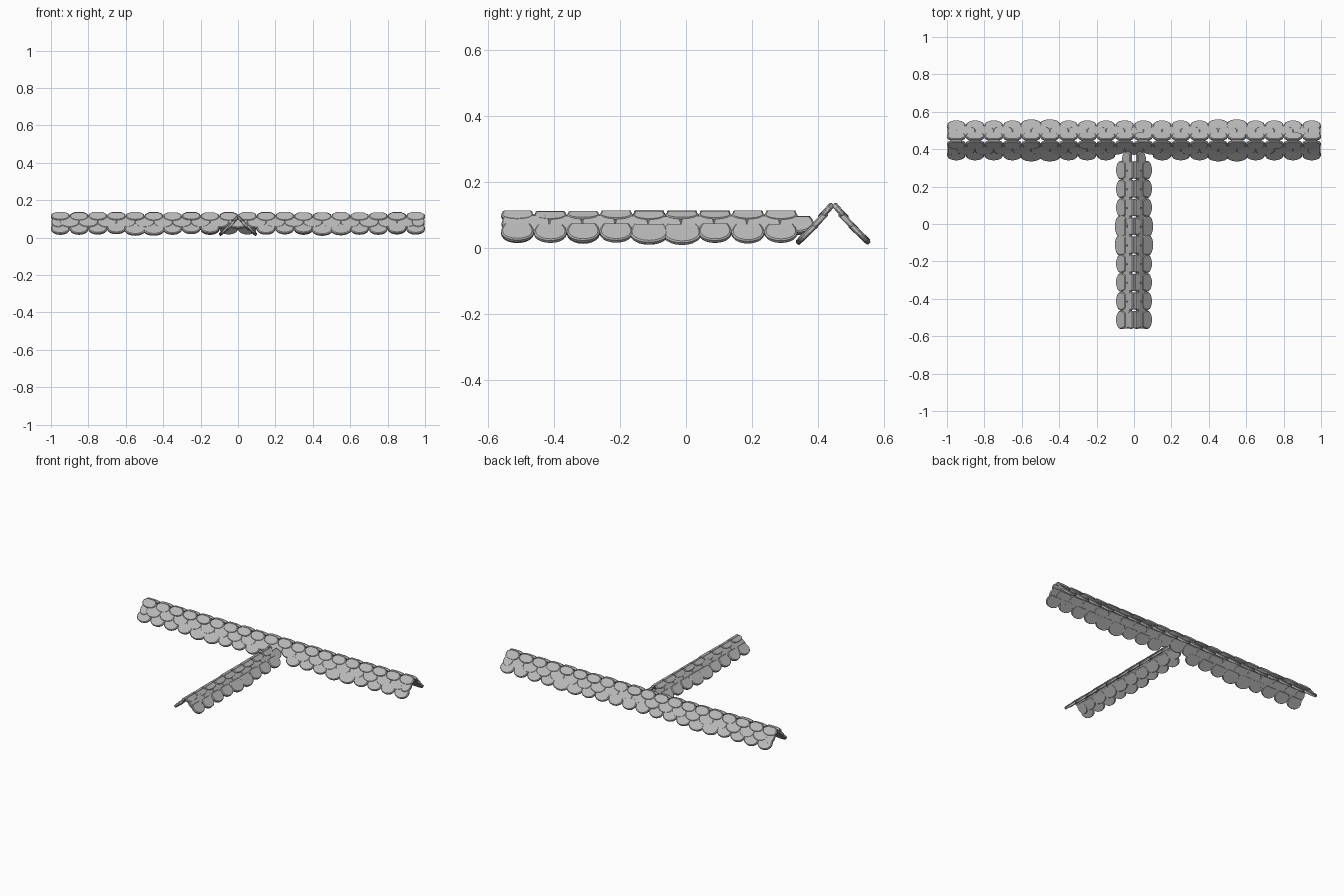
import bpy, bmesh, random
from math import sin, cos, pi
from mathutils import Vector

random.seed(4)
cube = bpy.data.objects.get("Cube")
if cube:
    bpy.data.objects.remove(cube, do_unlink=True)

slate = bpy.data.materials.new("slate_grey")
slate.use_nodes = True
GREY = (0.48, 0.48, 0.48, 1)
slate.diffuse_color = GREY
slate.node_tree.nodes["Principled BSDF"].inputs["Base Color"].default_value = GREY


def outline(width, head):
    """Shingle outline: narrow flat head (v=0) and round lower edge (v=1)."""
    pts = [(-head * width / 2, 0), (-0.46 * width, 0.22)]
    for i in range(11):
        a = pi * i / 10
        pts.append((-cos(a) * width / 2, 0.45 + 0.55 * sin(a) ** 0.9))
    return pts + [(0.46 * width, 0.22), (head * width / 2, 0)]


def add_tile(bm, top, bottom, along, width, head, thick):
    """Shingle slab with a chamfered rim, running from top to bottom."""
    down = bottom - top
    normal = along.cross(down).normalized()
    if normal.z < 0:
        normal = -normal
    pts = outline(width, head)
    rings = []
    for scale, lift in ((0.94, -0.5), (1, -0.25), (1, 0.25), (0.9, 0.5)):
        rings.append([bm.verts.new(top + along * (u * scale)
                                   + down * (0.5 + (v - 0.5) * scale)
                                   + normal * (thick * lift)) for u, v in pts])
    n = len(pts)
    for low, high in zip(rings, rings[1:]):
        for i in range(n):
            j = (i + 1) % n
            bm.faces.new((low[i], low[j], high[j], high[i]))
    bm.faces.new(rings[0][::-1])
    bm.faces.new(rings[-1])


def build_row(name, origin, along, out, section, tiles, head, thick=0.016):
    """One course of shingles; tiles is a list of (position, width, extra drop)."""
    bm = bmesh.new()
    (d0, z0), (d1, z1) = section
    for pos, width, drop in tiles:
        base = origin + along * pos
        top = base + out * d0 + Vector((0, 0, z0 + random.uniform(-0.002, 0.002)))
        low = base + out * d1 + Vector((0, 0, z1 + random.uniform(-0.002, 0.003)))
        low += (low - top).normalized() * drop
        add_tile(bm, top, low, along, width, head, thick)
    bmesh.ops.recalc_face_normals(bm, faces=bm.faces)
    mesh = bpy.data.meshes.new(name)
    bm.to_mesh(mesh)
    bm.free()
    mesh.materials.append(slate)
    bpy.context.collection.objects.link(bpy.data.objects.new(name, mesh))


X, Y = Vector((1, 0, 0)), Vector((0, 1, 0))

# Main ridge: three overlapping courses on each slope
main_sections = [((0.05, 0.072), (0.104, 0.02)),
                 ((0.02, 0.106), (0.074, 0.05)),
                 ((0.002, 0.132), (0.042, 0.088))]
full = [(-0.95 + 0.1 * i, 0.1, 0) for i in range(20)]
lower = [(x, 0.116, 0.008) if 0.4 < abs(x) < 0.6 else (x, w, d) for x, w, d in full]
offset = [(-0.9 + 0.1 * i, 0.108, 0) for i in range(19)] + [(-0.963, 0.07, 0), (0.963, 0.07, 0)]
for side, sign in (("front", -1), ("back", 1)):
    first = [t for t in lower if sign > 0 or abs(t[0]) > 0.1]
    for k, tiles in enumerate((first, offset, full)):
        build_row(f"main_{side}_course_{k + 1}", Vector((0, 0.447, 0)), X, Y * sign,
                  main_sections[k], tiles, 0.5 if k == 2 else 0.75)

# Branch ridge: the same courses, slightly lower, meeting the main ridge
branch_sections = [((0.042, 0.07), (0.093, 0.018)),
                   ((0.016, 0.094), (0.062, 0.042)),
                   ((0.003, 0.108), (0.03, 0.083))]
full = [(-0.512 + 0.1 * i, 0.1, 0) for i in range(9)]
lower = [(y, 0.116, 0.009) if -0.15 < y < 0 else (y, w, d) for y, w, d in full]
offset = [(-0.465 + 0.1 * i, 0.108, 0) for i in range(9)] + [(-0.525, 0.07, 0)]
for side, sign in (("right", -1), ("left", 1)):
    for k, tiles in enumerate((lower, offset, full)):
        build_row(f"branch_{side}_course_{k + 1}", Vector((0, 0, 0)), Y, X * sign,
                  branch_sections[k], tiles, 0.9 if k == 2 else 0.75)
